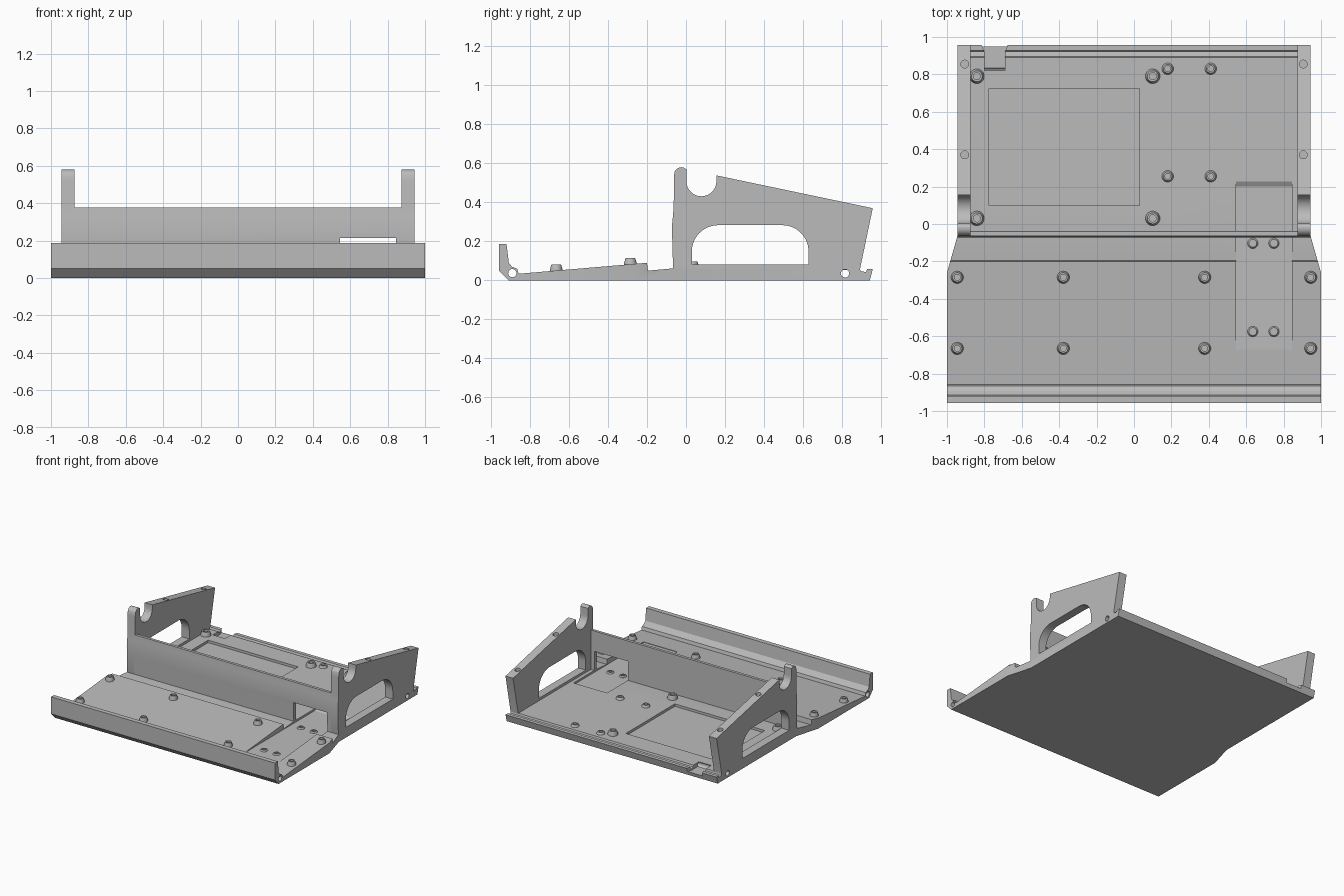
import bpy, bmesh, math
from mathutils import Vector

if "Cube" in bpy.data.objects:
    bpy.data.objects.remove(bpy.data.objects["Cube"])

grey = bpy.data.materials.new("plain grey")
grey.use_nodes = True
grey.diffuse_color = (0.5, 0.5, 0.5, 1)
grey.node_tree.nodes["Principled BSDF"].inputs["Base Color"].default_value = (0.5, 0.5, 0.5, 1)


def make_object(name, bm):
    bmesh.ops.recalc_face_normals(bm, faces=bm.faces)
    mesh = bpy.data.meshes.new(name)
    bm.to_mesh(mesh)
    bm.free()
    mesh.materials.append(grey)
    obj = bpy.data.objects.new(name, mesh)
    bpy.context.collection.objects.link(obj)
    return obj


def prism(name, points, low, high, axis="x"):
    """Extrude a (y, z) profile along x, or an (x, y) outline along z."""
    bm = bmesh.new()
    place = (lambda p: (low, p[0], p[1])) if axis == "x" else (lambda p: (p[0], p[1], low))
    face = bm.faces.new([bm.verts.new(place(p)) for p in points])
    new = bmesh.ops.extrude_face_region(bm, geom=[face])["geom"]
    step = Vector((high - low, 0, 0)) if axis == "x" else Vector((0, 0, high - low))
    bmesh.ops.translate(bm, vec=step, verts=[v for v in new if isinstance(v, bmesh.types.BMVert)])
    return make_object(name, bm)


def rect(a0, b0, a1, b1):
    return [(a0, b0), (a1, b0), (a1, b1), (a0, b1)]


def arc(a, b, r, start, end, n=14):
    angles = [math.radians(start + (end - start) * i / n) for i in range(n + 1)]
    return [(a + r * math.cos(t), b + r * math.sin(t)) for t in angles]


def circle(a, b, r, n=24):
    return arc(a, b, r, 0, 360 - 360 / n, n - 1)


def smooth(obj):
    bpy.ops.object.select_all(action="DESELECT")
    obj.select_set(True)
    bpy.context.view_layer.objects.active = obj
    bpy.ops.object.shade_smooth_by_angle(angle=math.radians(25))


def boolean(obj, cutter, operation="DIFFERENCE"):
    cutter.hide_render = True
    mod = obj.modifiers.new("cut", "BOOLEAN")
    mod.operation, mod.solver, mod.object = operation, "EXACT", cutter
    bpy.context.view_layer.objects.active = obj
    bpy.ops.object.modifier_apply(modifier=mod.name)
    bpy.data.objects.remove(cutter)


FLOOR = 0.062
DECK = 0.046

# Tray: side profile trimmed to the tapered outline
tray = prism("tray", [
    (-0.91, 0), (-0.958, 0.05), (-0.958, 0.187), (-0.92, 0.187), (-0.908, 0.09),
    (-0.892, 0.07), (-0.865, 0.06), (-0.858, 0.034), (-0.2, 0.09), (-0.195, 0.05),
    (-0.06, FLOOR), (0.89, FLOOR), (0.895, 0.048), (0.922, 0.042), (0.928, 0.058),
    (0.957, 0.058), (0.942, 0)], -1, 1)
half = [(1, -1), (1, -0.26), (0.943, -0.06), (0.943, 1)]
outline = half + [(-x, y) for x, y in reversed(half)]
boolean(tray, prism("outline", outline, -0.1, 0.5, "z"), "INTERSECT")

# Recesses: battery pocket, cable channel with ramped end, rear corner notch
boolean(tray, prism("pocket", rect(-0.775, 0.1, 0.03, 0.725), 0.042, 0.3, "z"))
boolean(tray, prism("channel", [(-0.67, DECK), (0.2, DECK), (0.23, FLOOR + 0.001),
                                (0.23, 0.1), (-0.67, 0.1)], 0.545, 0.845))
boolean(tray, prism("notch", [(-0.8, 0.82), (-0.69, 0.82), (-0.69, 0.92), (-0.67, 0.97),
                              (-0.82, 0.97), (-0.8, 0.92)], 0.03, 0.3, "z"))

# Cross wall with an opening for the channel
wall_front = [(-0.066, 0.04), (-0.07, 0.2), (-0.073, 0.27), (-0.067, 0.33), (-0.063, 0.378)]
wall = prism("cross_wall", wall_front + [(-0.04, 0.378), (-0.036, 0.04)], -0.88, 0.88)
boolean(wall, prism("opening", rect(-0.2, 0.0, 0.1, 0.215), 0.545, 0.845))

# Side plates with open saddle, window, rod hole and top screw holes
plate_profile = (wall_front + [(-0.062, 0.52)] + arc(-0.022, 0.54, 0.04, 160, 80, 6)
                 + [(0.002, 0.57)] + arc(0.079, 0.508, 0.077, 180, 360)
                 + [(0.156, 0.538), (0.957, 0.37), (0.89, 0.05), (0.89, 0.02), (-0.06, 0.02)])
window = ([(0.03, 0.082), (0.628, 0.082)] + arc(0.493, 0.148, 0.135, 0, 90)
          + arc(0.165, 0.148, 0.135, 90, 180))
plates = []
for side, label in ((1, "left"), (-1, "right")):
    low, high = sorted((side * 0.875, side * 0.943))
    plate = prism(label + "_side_plate", plate_profile, low, high)
    boolean(plate, prism("window", window, low - 0.1, high + 0.1))
    for y, top in ((0.37, 0.494), (0.855, 0.392)):
        boolean(plate, prism("screw", circle(side * 0.905, y, 0.021), top - 0.07, 0.7, "z"))
    plates.append(plate)

# Rod holes across the full width
for part in [tray] + plates:
    for y, z in ((-0.89, 0.037), (0.815, 0.036)):
        if part is tray or y > 0:
            boolean(part, prism("rod", circle(y, z, 0.021), -1.2, 1.2))
for part in [tray, wall] + plates:
    smooth(part)


# Hollow tapered screw bosses
def boss(name, x, y, z, r, h):
    profile = [(r, -0.01), (r, 0.1 * h), (r * 0.75, h), (r * 0.48, h), (r * 0.48, 0.2 * h)]
    n = 24
    bm = bmesh.new()
    rings = [[bm.verts.new((x + a, y + b, z + pz)) for a, b in circle(0, 0, pr, n)]
             for pr, pz in profile]
    for lower, upper in zip(rings, rings[1:]):
        for i in range(n):
            j = (i + 1) % n
            bm.faces.new((lower[i], lower[j], upper[j], upper[i]))
    bm.faces.new(rings[-1])
    bm.faces.new(rings[0])
    smooth(make_object(name, bm))


for y in (-0.665, -0.285):
    for x in (-0.945, -0.378, 0.378, 0.945):
        boss("front_boss", x, y, 0.034 + (y + 0.858) * 0.085, 0.033, 0.031)
for x in (-0.84, 0.1):
    for y in (0.03, 0.79):
        boss("large_rear_boss", x, y, FLOOR, 0.039, 0.034)
for x in (0.18, 0.41):
    for y in (0.255, 0.83):
        boss("small_rear_boss", x, y, FLOOR, 0.031, 0.018)
for x in (0.635, 0.748):
    for y in (-0.575, -0.103):
        boss("channel_boss", x, y, DECK, 0.028, 0.01)
